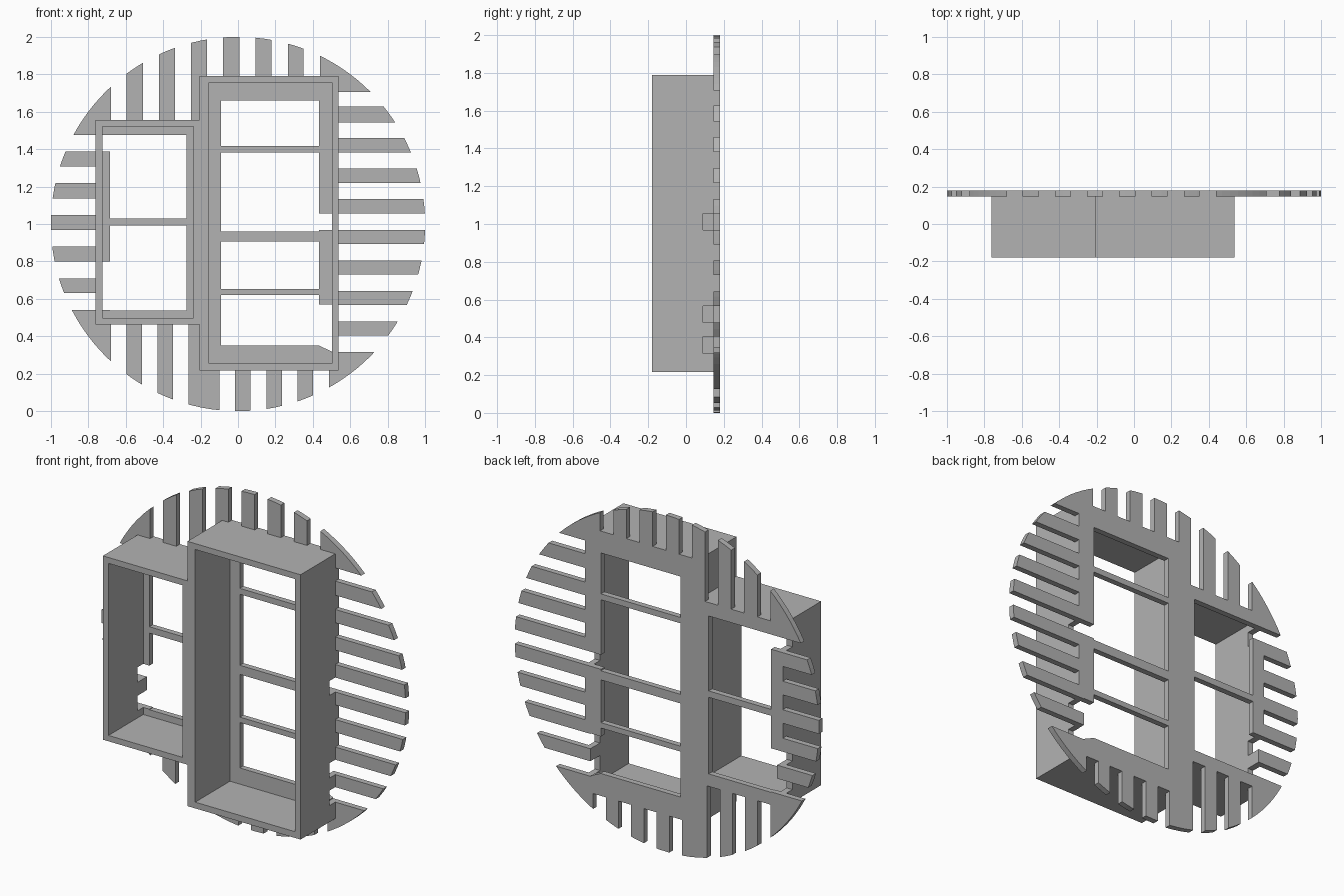
import bpy
import bmesh
import math

old = bpy.data.objects.get("Cube")
if old:
    bpy.data.objects.remove(old, do_unlink=True)

grey = bpy.data.materials.new("plain grey")
grey.use_nodes = True
grey.diffuse_color = (0.45, 0.45, 0.45, 1)
grey.node_tree.nodes["Principled BSDF"].inputs["Base Color"].default_value = (0.45, 0.45, 0.45, 1)

FRONT, PLATE, BACK, NOTCH = -0.18, 0.146, 0.18, 0.09
FAR = 1.2


def prism(name, points, y0, y1):
    """Extrude an outline in x and z along y."""
    bm = bmesh.new()
    face = bm.faces.new([bm.verts.new((x, y0, z)) for x, z in points])
    ext = bmesh.ops.extrude_face_region(bm, geom=[face])
    verts = [v for v in ext["geom"] if isinstance(v, bmesh.types.BMVert)]
    bmesh.ops.translate(bm, verts=verts, vec=(0, y1 - y0, 0))
    bmesh.ops.recalc_face_normals(bm, faces=bm.faces)
    mesh = bpy.data.meshes.new(name)
    bm.to_mesh(mesh)
    bm.free()
    mesh.materials.append(grey)
    obj = bpy.data.objects.new(name, mesh)
    bpy.context.collection.objects.link(obj)
    return obj


def rect(x0, x1, z0, z1):
    return [(x0, z0), (x1, z0), (x1, z1), (x0, z1)]


def cut(obj, points, y0=-0.5, y1=0.5):
    cutter = prism("cutter", points, y0, y1)
    cutter.hide_render = True
    mod = obj.modifiers.new("cut", 'BOOLEAN')
    mod.operation = 'DIFFERENCE'
    mod.solver = 'EXACT'
    mod.object = cutter
    bpy.context.view_layer.objects.active = obj
    bpy.ops.object.modifier_apply(modifier=mod.name)
    bpy.data.objects.remove(cutter, do_unlink=True)


# Round back plate
steps = 128
circle = [(math.cos(math.tau * i / steps), 1 + math.sin(math.tau * i / steps)) for i in range(steps)]
plate = prism("back_plate", circle, PLATE, BACK)

# Window openings, leaving the crossbars between them
for z0, z1 in ((0.35, 0.62), (0.652, 0.906), (0.96, 1.382), (1.417, 1.66)):
    cut(plate, rect(-0.09, 0.433, z0, z1))
for z0, z1 in ((0.537, 0.992), (1.03, 1.475)):
    cut(plate, rect(-0.685, -0.275, z0, z1))

# Slots between the teeth, top and bottom
for i in range(3):
    cut(plate, rect(-0.68 + i * 0.172, -0.595 + i * 0.172, 1.555, 2.1))
    cut(plate, rect(-0.68 + i * 0.166, -0.597 + i * 0.166, -0.1, 0.463))
for i in range(4):
    cut(plate, rect(-0.165 + i * 0.172, -0.08 + i * 0.173, 1.79, 2.1))
    cut(plate, rect(-0.10 + i * 0.167, -0.016 + i * 0.167, -0.1, 0.217))

# Slots at the sides; the deep ones also notch the frame walls
left_notches, right_notches = [], []
for i in range(6):
    z0, z1 = 0.54 + i * 0.1695, 0.63 + i * 0.169
    deep = i in (0, 1, 5)
    if deep:
        left_notches.append((z0, z1))
    cut(plate, rect(-FAR, -0.684 if deep else -0.762, z0, z1))
for i in range(9):
    z0, z1 = 0.315 + i * 0.1635 + (0 if i < 8 else 0.005), 0.404 + i * 0.1628
    deep = i in (0, 1, 4)
    if deep:
        right_notches.append((z0, z1))
    start = 0.43 if i == 4 else 0.5 if deep else 0.537
    cut(plate, rect(start, FAR, z0, z1))

# Openings widened to the frame walls beside the deep slots
cut(plate, rect(-0.725, -0.68, 0.54, 0.797))
cut(plate, [(0.425, 0.352), (0.433, 0.35), (0.503, 0.318), (0.503, 0.57), (0.425, 0.57)])

# Deep frames in front of the plate
small = prism("small_frame", rect(-0.762, -0.206, 0.463, 1.555), FRONT, PLATE)
cut(small, rect(-0.725, -0.238, 0.498, 1.52))
large = prism("large_frame", rect(-0.206, 0.537, 0.217, 1.79), FRONT, PLATE)
cut(large, rect(-0.155, 0.502, 0.254, 1.755))
for z0, z1 in left_notches:
    cut(small, rect(-FAR, -0.70, z0, z1), NOTCH)
for z0, z1 in right_notches:
    cut(large, rect(0.45, FAR, z0, z1), NOTCH)
